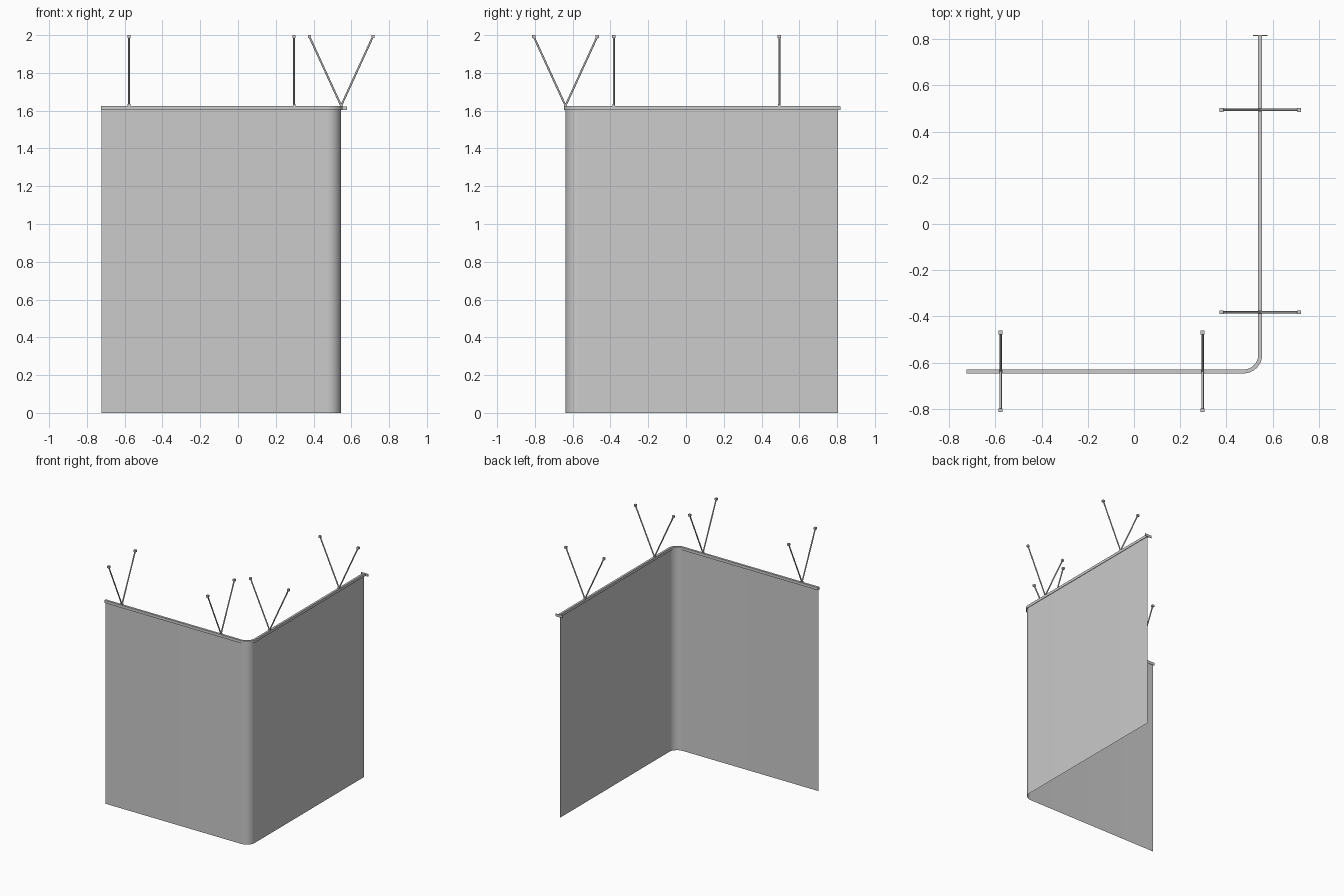
import bpy, bmesh, math
from mathutils import Vector

if "Cube" in bpy.data.objects:
    bpy.data.objects.remove(bpy.data.objects["Cube"])

X0, XC, YC, Y1 = -0.726, 0.546, -0.638, 0.815   # rail ends and corner lines
R = 0.072                                        # bend radius
RAIL_TOP, RAIL_LOW = 1.626, 1.604


def l_path(x_start, y_end, steps=12):
    """Points and outward normals of the L-shaped track."""
    pts = [(Vector((x_start, YC, 0)), Vector((0, -1, 0)))]
    centre = Vector((XC - R, YC + R, 0))
    for i in range(steps + 1):
        a = -math.pi / 2 + math.pi / 2 * i / steps
        n = Vector((math.cos(a), math.sin(a), 0))
        pts.append((centre + n * R, n))
    pts.append((Vector((XC, y_end, 0)), Vector((1, 0, 0))))
    return pts


def finish(name, bm, smooth=True):
    mesh = bpy.data.meshes.new(name)
    bm.to_mesh(mesh)
    bm.free()
    ob = bpy.data.objects.new(name, mesh)
    bpy.context.collection.objects.link(ob)
    if smooth:
        bpy.ops.object.select_all(action='DESELECT')
        ob.select_set(True)
        bpy.context.view_layer.objects.active = ob
        bpy.ops.object.shade_smooth_by_angle(angle=math.radians(35))
    return ob


def sweep(name, path, profile, closed):
    """Sweep an (offset, z) profile along the path."""
    bm = bmesh.new()
    rows = [[bm.verts.new(p + n * o + Vector((0, 0, z))) for o, z in profile]
            for p, n in path]
    m = len(profile)
    for a, b in zip(rows, rows[1:]):
        for j in range(m if closed else m - 1):
            k = (j + 1) % m
            bm.faces.new((a[j], b[j], b[k], a[k]))
    if closed:
        bm.faces.new(rows[0])
        bm.faces.new(rows[-1][::-1])
        bmesh.ops.recalc_face_normals(bm, faces=bm.faces[:])
    return finish(name, bm)


def box(name, centre, size):
    bm = bmesh.new()
    bmesh.ops.create_cube(bm, size=1)
    bmesh.ops.scale(bm, vec=size, verts=bm.verts)
    bmesh.ops.translate(bm, vec=centre, verts=bm.verts)
    return finish(name, bm, False)


def rod(name, a, b, radius):
    d = b - a
    bm = bmesh.new()
    bmesh.ops.create_cone(bm, cap_ends=True, segments=12, radius1=radius,
                          radius2=radius, depth=d.length)
    ob = finish(name, bm)
    ob.location = (a + b) / 2
    ob.rotation_mode = 'QUATERNION'
    ob.rotation_quaternion = d.to_track_quat('Z', 'Y')
    return ob


# Curtain sheet hanging from the rail
sweep("curtain", l_path(X0 + 0.004, Y1 - 0.01), [(0, 0), (0, 1.612)], False)

# Rail: channel open underneath
w, t = 0.0085, 0.003
sweep("curtain_rail", l_path(X0, Y1), [
    (-w, RAIL_LOW), (-w, RAIL_TOP), (w, RAIL_TOP), (w, RAIL_LOW),
    (w - t, RAIL_LOW), (w - t, RAIL_TOP - t),
    (t - w, RAIL_TOP - t), (t - w, RAIL_LOW)], True)

# Wall plate at the far end of the rail
box("wall_plate", (XC, Y1 + 0.001, 1.613), (0.062, 0.004, 0.02))

# V-shaped ceiling hangers
hangers = [((-0.577, YC), (0, 1)), ((0.297, YC), (0, 1)),
           ((XC, -0.382), (1, 0)), ((XC, 0.494), (1, 0))]
for i, ((x, y), (dx, dy)) in enumerate(hangers, 1):
    foot = Vector((x, y, RAIL_TOP))
    box(f"hanger_clip_{i}", foot + Vector((0, 0, 0.003)), (0.014, 0.014, 0.012))
    for side in (-1, 1):
        tip = Vector((x + dx * side * 0.168, y + dy * side * 0.168, 1.992))
        tag = f"{i}_{'a' if side < 0 else 'b'}"
        rod(f"hanger_rod_{tag}", foot, tip, 0.005)
        box(f"ceiling_cap_{tag}", tip, (0.017, 0.017, 0.016))
